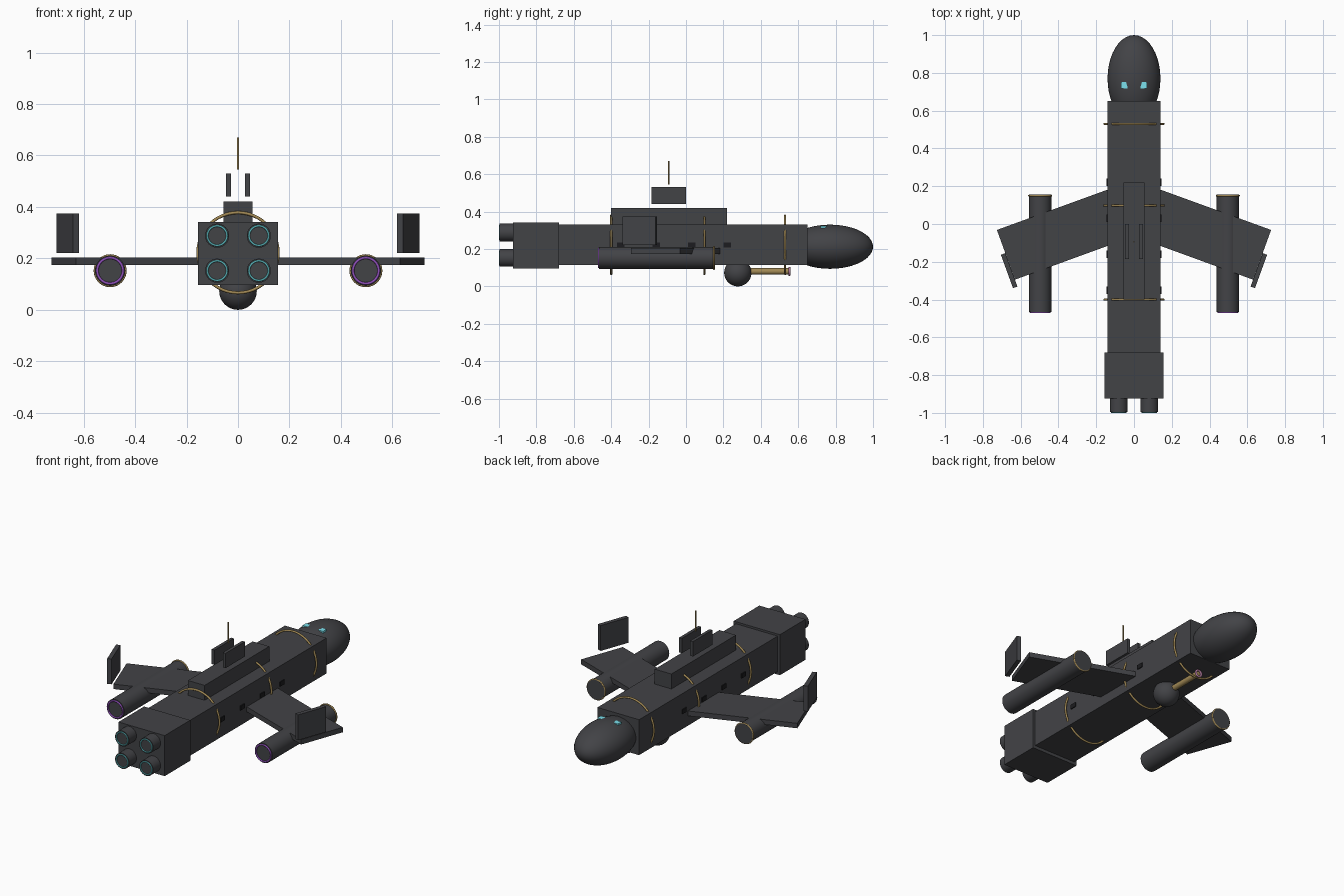
import bpy, math
from math import radians, sin, cos

if "Cube" in bpy.data.objects:
    bpy.data.objects.remove(bpy.data.objects["Cube"])


def material(name, rgb):
    m = bpy.data.materials.new(name)
    m.diffuse_color = (*rgb, 1)
    m.use_nodes = True
    m.node_tree.nodes["Principled BSDF"].inputs["Base Color"].default_value = m.diffuse_color
    return m


HULL = material("hull_dark", (0.055, 0.056, 0.062))
BLACK = material("window_black", (0.012, 0.012, 0.014))
BRASS = material("brass", (0.36, 0.25, 0.09))
TEAL = material("teal_glow", (0.1, 0.45, 0.48))
CYAN = material("cyan_glow", (0.2, 0.75, 0.85))
PURPLE = material("purple_glow", (0.28, 0.08, 0.5))
PINK = material("pink_glow", (0.45, 0.2, 0.35))
ALONG_Y = (radians(90), 0, 0)


def finish(name, mat, smooth=False):
    o = bpy.context.object
    o.name = name
    o.data.materials.append(mat)
    if smooth:
        bpy.ops.object.shade_smooth_by_angle(angle=radians(40))
    return o


def box(name, loc, size, mat=HULL, rz=0):
    bpy.ops.mesh.primitive_cube_add(size=1, location=loc, rotation=(0, 0, rz))
    bpy.context.object.scale = size
    return finish(name, mat)


def tube(name, x, z, y0, y1, r, mat=HULL):
    bpy.ops.mesh.primitive_cylinder_add(vertices=32, radius=r, depth=y1 - y0,
                                        location=(x, (y0 + y1) / 2, z), rotation=ALONG_Y)
    return finish(name, mat, True)


def ring(name, x, y, z, r, minor, mat):
    bpy.ops.mesh.primitive_torus_add(major_radius=r, minor_radius=minor, major_segments=48,
                                     minor_segments=10, location=(x, y, z), rotation=ALONG_Y)
    return finish(name, mat, True)


def ball(name, loc, radii):
    bpy.ops.mesh.primitive_uv_sphere_add(segments=40, ring_count=24, radius=1, location=loc)
    bpy.context.object.scale = radii
    return finish(name, HULL, True)


# Hull, engine block, spine and nose
box("fuselage", (0, -0.02, 0.222), (0.28, 1.34, 0.215))
box("engine_block", (0, -0.802, 0.219), (0.31, 0.246, 0.246))
box("dorsal_spine", (0, -0.09, 0.37), (0.112, 0.62, 0.1))
ball("nose", (0, 0.77, 0.212), (0.14, 0.23, 0.118))

# Hoops around the hull
for y in (0.53, 0.098, -0.4):
    ring("hull_hoop", 0, y, 0.222, 0.156, 0.006, BRASS)

# Antenna above the spine
bpy.ops.mesh.primitive_cylinder_add(vertices=12, radius=0.004, depth=0.125,
                                    location=(0, -0.093, 0.6075))
finish("antenna", BRASS, True)

# Belly turret with gun
ball("turret", (0, 0.277, 0.073), (0.073, 0.073, 0.073))
tube("gun_barrel", 0, 0.08, 0.3, 0.55, 0.017, BRASS)
ring("gun_muzzle", 0, 0.553, 0.08, 0.019, 0.006, PINK)

# Mirrored parts
sweep = radians(20)
for s in (-1, 1):
    # Main nozzles
    for z in (0.152, 0.288):
        tube("nozzle", s * 0.081, z, -0.996, -0.9, 0.047)
        ring("nozzle_glow", s * 0.081, -0.996, z, 0.038, 0.004, TEAL)

    # Swept wing, placed from its tip midpoint
    half = 0.34
    box("wing", (s * (0.678 - half * cos(sweep)), -0.163 + half * sin(sweep), 0.189),
        (2 * half, 0.28, 0.03), rz=-s * sweep)
    box("winglet", (s * 0.661, -0.247, 0.297), (0.025, 0.188, 0.154), rz=-s * sweep)

    # Engine pod under the wing
    tube("pod", s * 0.497, 0.152, -0.465, 0.155, 0.059)
    ring("pod_glow", s * 0.497, -0.467, 0.152, 0.05, 0.005, PURPLE)
    ring("pod_intake_ring", s * 0.497, 0.15, 0.152, 0.059, 0.005, BRASS)

    # Dorsal fins, eyes and side windows
    box("dorsal_fin", (s * 0.037, -0.093, 0.485), (0.019, 0.185, 0.09))
    box("eye", (s * 0.052, 0.735, 0.313), (0.034, 0.034, 0.022), CYAN)
    for i in range(4):
        box("side_window", (s * 0.14, 0.22 - 0.19 * i, 0.221), (0.01, 0.04, 0.027), BLACK)
